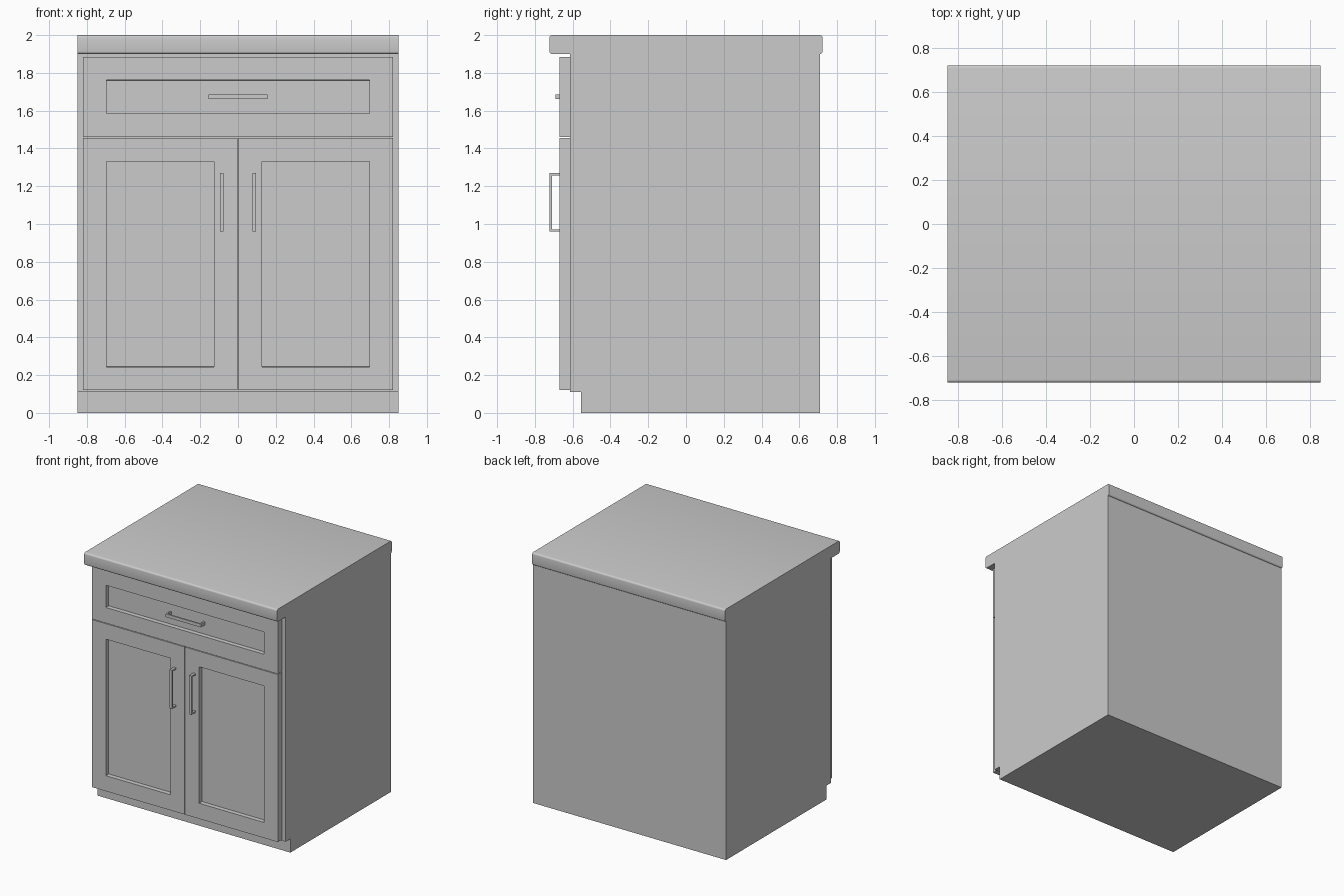
import bpy, bmesh
from mathutils import Vector

if "Cube" in bpy.data.objects:
    bpy.data.objects.remove(bpy.data.objects["Cube"])

grey = bpy.data.materials.new("neutral grey")
grey.diffuse_color = (0.6, 0.6, 0.6, 1)
grey.use_nodes = True
grey.node_tree.nodes["Principled BSDF"].inputs["Base Color"].default_value = grey.diffuse_color


def finish(name, bm):
    bmesh.ops.recalc_face_normals(bm, faces=bm.faces[:])
    me = bpy.data.meshes.new(name)
    bm.to_mesh(me)
    bm.free()
    me.materials.append(grey)
    ob = bpy.data.objects.new(name, me)
    bpy.context.collection.objects.link(ob)
    return ob


def prism(name, points, direction):
    """Extrude a closed outline along a direction."""
    bm = bmesh.new()
    face = bm.faces.new([bm.verts.new(p) for p in points])
    res = bmesh.ops.extrude_face_region(bm, geom=[face])
    verts = [v for v in res["geom"] if isinstance(v, bmesh.types.BMVert)]
    bmesh.ops.translate(bm, verts=verts, vec=direction)
    # extrude_face_region can drop the source cap, so close any open end
    edges = [e for e in bm.edges if e.is_boundary]
    if edges:
        bmesh.ops.holes_fill(bm, edges=edges)
    return finish(name, bm)


def panel(name, x0, x1, z0, z1, border=0.175, y0=-0.67, y1=-0.615, recess=0.035):
    """Framed front with a recessed centre panel."""
    bm = bmesh.new()
    bmesh.ops.create_cube(bm, size=1)
    bmesh.ops.scale(bm, vec=(x1 - x0, y1 - y0, z1 - z0), verts=bm.verts)
    bmesh.ops.translate(bm, vec=((x0 + x1) / 2, (y0 + y1) / 2, (z0 + z1) / 2), verts=bm.verts)
    bm.normal_update()
    front = min(bm.faces, key=lambda f: f.calc_center_median().y)
    bmesh.ops.inset_region(bm, faces=[front], thickness=border)
    # second, coincident inset becomes the floor of the recess
    bmesh.ops.inset_region(bm, faces=[front], thickness=0.001)
    bmesh.ops.translate(bm, verts=front.verts[:], vec=(0, recess, 0))
    return finish(name, bm)


def handle(name, centre, length, width, base_y, front_y, upright, t=0.012):
    """Square U-shaped pull: outline across its length, extruded by its width."""
    h = length / 2
    outline = [(-h, base_y), (-h, front_y), (h, front_y), (h, base_y),
               (h - t, base_y), (h - t, front_y + t), (-h + t, front_y + t), (-h + t, base_y)]
    cx, cz = centre
    if upright:
        pts = [(cx - width / 2, y, cz + s) for s, y in outline]
        return prism(name, pts, Vector((width, 0, 0)))
    pts = [(cx + s, y, cz - width / 2) for s, y in outline]
    return prism(name, pts, Vector((0, 0, width)))


# Cabinet body with toe kick
W = 0.85
body = [(-0.555, 0), (0.71, 0), (0.71, 1.9), (-0.615, 1.9), (-0.615, 0.11), (-0.555, 0.11)]
prism("cabinet_body", [(-W, y, z) for y, z in body], Vector((2 * W, 0, 0)))

# Countertop with rounded long edges
top = [(-0.7225, 1.9), (0.7225, 1.9), (0.7225, 2.0), (-0.7225, 2.0)]
counter = prism("countertop", [(-W, y, z) for y, z in top], Vector((2 * W, 0, 0)))
bm = bmesh.new()
bm.from_mesh(counter.data)
long_edges = [e for e in bm.edges if abs(e.verts[0].co.x - e.verts[1].co.x) > 1]
bmesh.ops.bevel(bm, geom=long_edges, offset=0.014, segments=4, profile=0.5, affect='EDGES')
bm.to_mesh(counter.data)
bm.free()
bpy.context.view_layer.objects.active = counter
counter.select_set(True)
bpy.ops.object.shade_smooth_by_angle()

# Drawer front and its pull
panel("drawer_front", -0.82, 0.82, 1.46, 1.885)
handle("drawer_handle", (0, 1.673), 0.31, 0.025, -0.635, -0.69, False)

# Mirrored pair of doors with pulls
for side, s in (("left", -1), ("right", 1)):
    a, b = sorted((s * 0.003, s * 0.82))
    panel(side + "_door", a, b, 0.12, 1.455)
    handle(side + "_door_handle", (s * 0.086, 1.115), 0.31, 0.021, -0.67, -0.7225, True)
